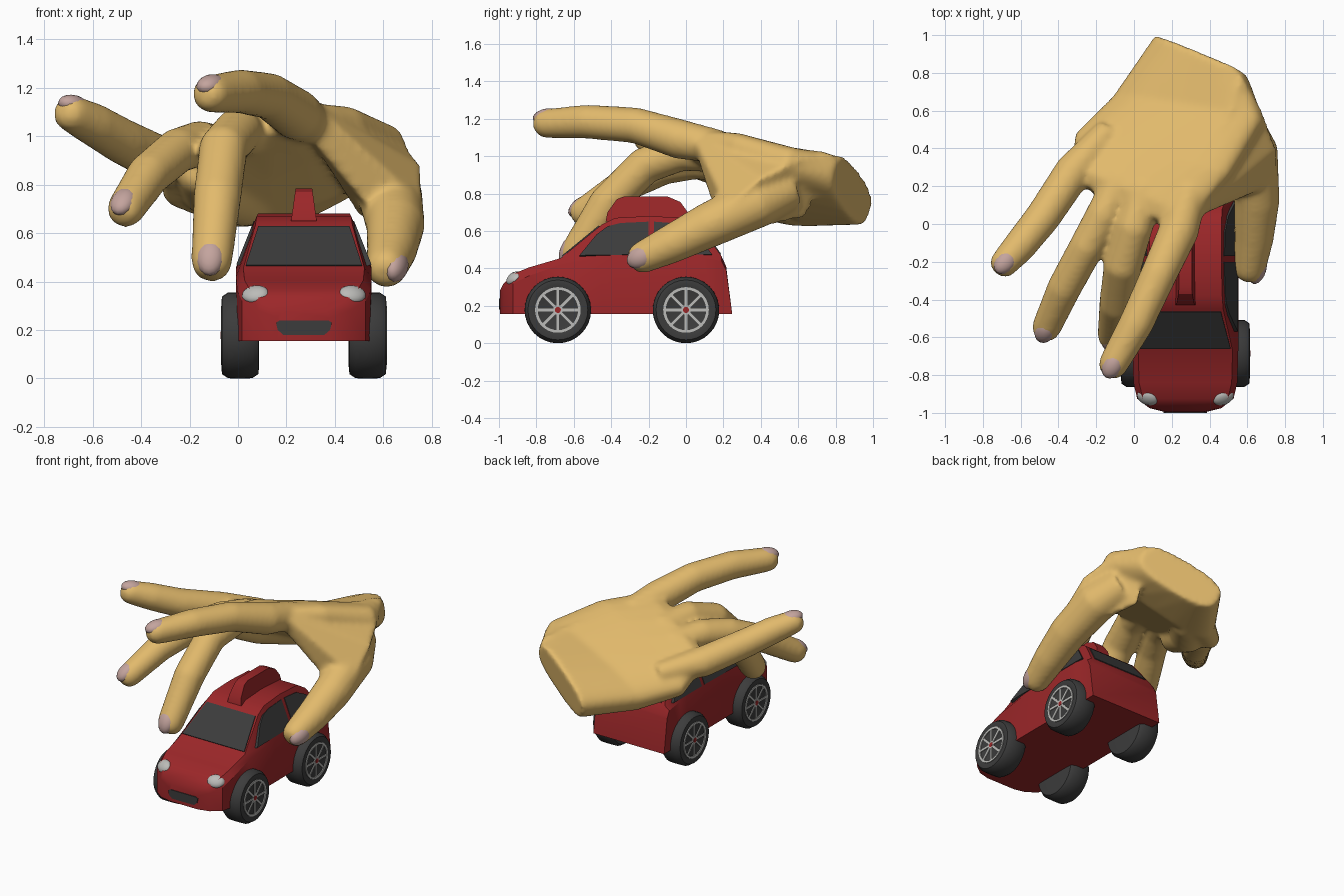
import bpy, bmesh
from math import sin, cos, pi, radians, copysign
from mathutils import Vector as V, Matrix as M

if "Cube" in bpy.data.objects:
    bpy.data.objects.remove(bpy.data.objects["Cube"])

CX = 0.272          # centre line of the car


def mat(name, rgb):
    m = bpy.data.materials.new(name)
    m.diffuse_color = (*rgb, 1)
    m.use_nodes = True
    m.node_tree.nodes["Principled BSDF"].inputs["Base Color"].default_value = m.diffuse_color
    return m


RED = mat("red_paint", (0.33, 0.02, 0.022))
DARK = mat("dark_grey", (0.045, 0.045, 0.045))
LIGHT = mat("light_grey", (0.5, 0.5, 0.48))
SKIN = mat("skin", (0.76, 0.49, 0.15))
NAIL = mat("nail", (0.55, 0.37, 0.34))


def finish(name, bm, material, angle=35):
    bmesh.ops.recalc_face_normals(bm, faces=bm.faces)
    me = bpy.data.meshes.new(name)
    bm.to_mesh(me)
    bm.free()
    ob = bpy.data.objects.new(name, me)
    bpy.context.collection.objects.link(ob)
    me.materials.append(material)
    bpy.ops.object.select_all(action='DESELECT')
    ob.select_set(True)
    bpy.context.view_layer.objects.active = ob
    bpy.ops.object.shade_smooth_by_angle(angle=radians(angle))
    return ob


def loft(bm, rings, cap=True):
    rows = [[bm.verts.new(p) for p in r] for r in rings]
    n = len(rows[0])
    for a, b in zip(rows, rows[1:]):
        for i in range(n):
            j = (i + 1) % n
            bm.faces.new((a[i], a[j], b[j], b[i]))
    if cap:
        bm.faces.new(rows[0][::-1])
        bm.faces.new(rows[-1])


def ring(c, u, v, n=16, power=1.0):
    f = lambda t: copysign(abs(t) ** power, t)
    return [c + u * f(cos(2 * pi * i / n)) + v * f(sin(2 * pi * i / n)) for i in range(n)]


def ellipsoid(bm, matrix):
    bmesh.ops.create_uvsphere(bm, u_segments=16, v_segments=10, radius=1, matrix=matrix)


# ---- car body: cross-sections along y (y, half width, belt z, half roof, roof z)
stations = [(-.995, .11, .25, .09, .28), (-.975, .19, .28, .17, .32),
            (-.925, .255, .32, .225, .37), (-.84, .275, .36, .245, .405),
            (-.67, .28, .42, .25, .455), (-.45, .28, .45, .20, .635),
            (-.38, .28, .455, .195, .67), (-.2, .28, .46, .19, .68),
            (0, .28, .46, .19, .67), (.08, .28, .46, .195, .62),
            (.19, .275, .44, .24, .465), (.215, .275, .39, .255, .41)]
bm = bmesh.new()
rings = []
for k, (y, w, b, t, z) in enumerate(stations):
    yb = .247 if k == len(stations) - 1 else y
    rings.append([(CX - w, yb, .155), (CX - w, y, b), (CX - t, y, z),
                  (CX + t, y, z), (CX + w, y, b), (CX + w, yb, .155)])
loft(bm, rings)
finish("car_body", bm, RED, 30)

# ---- roof fin, narrower at the top
fin = [(-.43, .65), (-.42, .70), (-.37, .77), (-.33, .785), (-.1, .785),
       (-.03, .755), (.01, .7), (.02, .65)]
bm = bmesh.new()
loft(bm, [[(CX + s * (.053 - (z - .65) * .14), y, z) for y, z in fin] for s in (-1, 1)])
finish("roof_fin", bm, RED, 30)


# ---- windows: thin panels set into the sloping cabin
def panel(name, pts, inward, material=DARK):
    bm = bmesh.new()
    loft(bm, [[V(p) for p in pts], [V(p) + V(inward) for p in pts]])
    finish(name, bm, material, 20)


front_glass = [(-.57, .47), (-.48, .58), (-.42, .625), (-.35, .643), (-.2, .65), (-.2, .475)]
rear_glass = [(-.17, .475), (-.17, .65), (-.04, .64), (.04, .60), (.14, .475)]
for side, s in (("left", -1), ("right", 1)):
    for label, prof in (("front", front_glass), ("rear", rear_glass)):
        panel(f"{side}_{label}_window",
              [(CX + s * (.285 - (z - .455) * .4), y, z) for y, z in prof], (-s * .03, 0, -.01))
panel("windshield", [(CX - .24, -.663, .469), (CX + .24, -.663, .469),
                     (CX + .188, -.466, .63), (CX - .188, -.466, .63)], (0, .015, -.02))
panel("back_window", [(CX - .21, .188, .477), (CX + .21, .188, .477),
                      (CX + .175, .098, .604), (CX - .175, .098, .604)], (0, -.02, -.015))
panel("grille", [(CX + x, -1, z) for x, z in ((-.085, .18), (.085, .18), (.108, .2), (.115, .23),
      (.1, .24), (-.1, .24), (-.115, .23), (-.108, .2))], (0, .05, 0))

# ---- headlights
bm = bmesh.new()
for s in (-1, 1):
    ellipsoid(bm, M.Translation((CX + s * .2, -.92, .347)) @ M.Rotation(s * .35, 4, 'Z')
              @ M.Rotation(-.8, 4, 'X') @ M.Diagonal((.058, .028, .045, 1)))
finish("headlights", bm, LIGHT)


# ---- wheels: revolved tyre, rim ring, spokes, hub
def revolve(bm, c, s, profile, cap=True):
    loft(bm, [ring(V((c.x + s * x, c.y, c.z)), V((0, r, 0)), V((0, 0, r)), 32)
              for x, r in profile], cap)


tyre = [(-.078, .13), (-.075, .16), (-.05, .177), (0, .178), (.05, .177), (.075, .16),
        (.078, .13), (.074, .122)]
for s, side in ((-1, "left"), (1, "right")):
    for y, end in ((-.685, "front"), (0, "rear")):
        c = V((CX + s * .263, y, .178))
        name = f"{end}_{side}"
        bm = bmesh.new()
        revolve(bm, c, s, tyre)
        finish(name + "_tyre", bm, DARK)
        bm = bmesh.new()
        revolve(bm, c, s, [(.06, .108), (.08, .108), (.08, .122), (.06, .122)], False)
        for k in range(8):
            bmesh.ops.create_cube(bm, size=1, matrix=M.Translation(c + V((s * .073, 0, 0)))
                                  @ M.Rotation(k * pi / 4, 4, 'X') @ M.Translation((0, 0, .06))
                                  @ M.Diagonal((.012, .014, .1, 1)))
        revolve(bm, c, s, [(.06, .026), (.079, .026)])
        finish(name + "_rim", bm, LIGHT)
        bm = bmesh.new()
        revolve(bm, c, s, [(.06, .016), (.081, .016)])
        finish(name + "_hub", bm, RED)

# ---- hand: palm sections from wrist to knuckles (centre, half width, half thickness)
bm = bmesh.new()
palm = [((.355, .89, .815), (.235, -.095, .125), .12),
        ((.29, .60, .835), (.40, -.06, .155), .125),
        ((.10, .36, .915), (.41, -.11, .165), .105),
        ((-.01, .16, .985), (.32, -.14, .115), .09),
        ((-.03, .09, 1.0), (.26, -.12, .10), .06)]
rings = []
for c, w, t in palm:
    n = V(w).cross(V((.35, .85, -.15))).normalized() * t
    rings.append(ring(V(c), V(w), n, 24, .7))
loft(bm, rings)

# web of skin between the index finger and the thumb
web = [(.3, .02, 1.14), (.57, .79, 1.02), (.68, .6, .98), (.755, .4, .88), (.765, .22, .72),
       (.29, .06, 1.0), (.5, .19, .79), (.56, .16, .68), (.5, .65, .67), (.66, .3, .6)]
bmesh.ops.convex_hull(bm, input=[bm.verts.new(p) for p in web])


def tube(bm, path, hint, tip=((.45, .93), (.8, .72), (.98, .4))):
    pts = [V(p[:3]) for p in path]
    rad = [p[3] for p in path]
    d = (pts[-1] - pts[-2]).normalized()
    end, r = pts[-1].copy(), rad[-1]
    for off, k in tip:
        pts.append(end + d * r * off)
        rad.append(r * k)
    rings = []
    for i, p in enumerate(pts):
        t = (pts[min(i + 1, len(pts) - 1)] - pts[max(i - 1, 0)]).normalized()
        u = t.cross(hint).normalized()
        rings.append(ring(p, u * rad[i], u.cross(t) * rad[i]))
    loft(bm, rings)
    return end, d, r


# heel of the hand on the little-finger side
tube(bm, [(.16, .82, .75, .1), (.03, .58, .745, .12), (-.12, .39, .785, .12),
          (-.15, .24, .84, .1)], V((0, 0, 1)))

# ---- fingers: tapered tubes (x, y, z, radius) and the direction the nail faces
fingers = {
    "thumb": ([(.55, .55, .83, .12), (.63, .38, .75, .135), (.65, .12, .63, .122),
               (.635, -.08, .53, .105), (.615, -.22, .465, .088)], V((1, -.1, .1))),
    "index": ([(.3, .18, 1.05, .09), (.24, -.03, 1.09, .107), (.13, -.27, 1.165, .097),
               (.01, -.53, 1.185, .092), (-.105, -.735, 1.175, .08)], V((0, 0, 1))),
    "middle": ([(.06, .2, 1.0, .09), (.0, -.02, 1.02, .1), (-.06, -.22, .95, .102),
                (-.085, -.42, .75, .1), (-.108, -.585, .49, .086)], V((0, 0, 1))),
    "ring": ([(-.06, .25, .95, .09), (-.16, .05, .97, .095), (-.25, -.12, .94, .094),
              (-.37, -.34, .84, .091), (-.46, -.54, .705, .079)], V((0, 0, 1))),
    "little": ([(-.13, .5, .85, .07), (-.32, .28, .9, .1), (-.48, .04, .98, .095),
                (-.6, -.11, 1.05, .089), (-.68, -.2, 1.09, .078)], V((0, 0, 1))),
}
nails = bmesh.new()
for path, hint in fingers.values():
    end, d, r = tube(bm, path, hint)
    u = d.cross(hint).normalized()
    n = (u.cross(d) + d * .12).normalized()      # nail tips down a little to the fingertip
    f = n.cross(u)
    axes = M((u * r * .68, f * r * .98, n * r * .53)).transposed().to_4x4()
    ellipsoid(nails, M.Translation(end + n * r * .47 + d * r * .08) @ axes)
finish("fingernails", nails, NAIL)

# fuse palm and fingers into one smooth skin
hand = finish("hand", bm, SKIN)
fuse = hand.modifiers.new("fuse", 'REMESH')
fuse.mode = 'VOXEL'
fuse.voxel_size = .016
fuse.use_smooth_shade = True
soft = hand.modifiers.new("soften", 'SMOOTH')
soft.factor, soft.iterations = .5, 10
